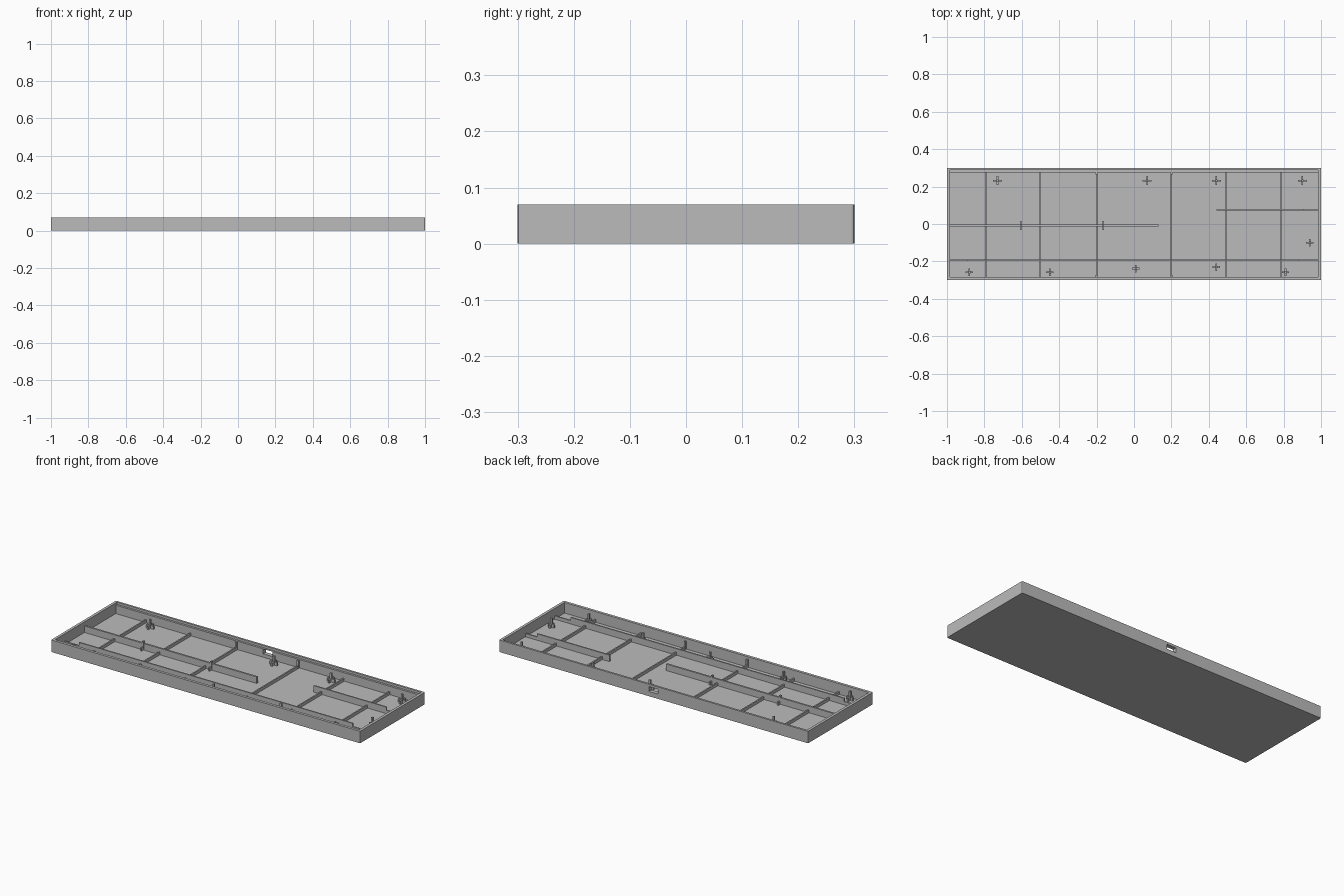
import bpy
import bmesh
from mathutils import Vector

if "Cube" in bpy.data.objects:
    bpy.data.objects.remove(bpy.data.objects["Cube"], do_unlink=True)

grey = bpy.data.materials.new("plain grey")
grey.use_nodes = True
grey.diffuse_color = (0.5, 0.5, 0.5, 1)
grey.node_tree.nodes["Principled BSDF"].inputs["Base Color"].default_value = (0.5, 0.5, 0.5, 1)

FLOOR, TOP, WALL = 0.008, 0.07, 0.016
LOW, HIGH = 0.027, 0.046
HX, HY = 1.0, 0.3
IX, IY_FRONT, IY_BACK = HX - WALL, -HY + WALL, HY - 0.024


def box(name, x0, x1, y0, y1, z0, z1):
    """Box between two corners."""
    bm = bmesh.new()
    bmesh.ops.create_cube(bm, size=1)
    size = Vector((x1 - x0, y1 - y0, z1 - z0))
    mid = Vector((x0 + x1, y0 + y1, z0 + z1)) / 2
    for v in bm.verts:
        v.co = v.co * size + mid
    mesh = bpy.data.meshes.new(name)
    bm.to_mesh(mesh)
    bm.free()
    mesh.materials.append(grey)
    obj = bpy.data.objects.new(name, mesh)
    bpy.context.collection.objects.link(obj)
    return obj


def cut(obj, cutter):
    cutter.hide_render = True
    cutter.hide_viewport = True
    mod = obj.modifiers.new("cut", "BOOLEAN")
    mod.operation = "DIFFERENCE"
    mod.solver = "EXACT"
    mod.object = cutter


def rib(name, x0, x1, y, top, t=0.008):
    return box(name, x0, x1, y - t / 2, y + t / 2, FLOOR - 0.002, top)


def post(name, x, y, r=0.024, t=0.009, top=0.06):
    """Plus-shaped foot with a slim pin in the middle."""
    h = t / 2
    base = FLOOR - 0.002
    box(name + "_fin_x", x - r, x + r, y - h, y + h, base, LOW)
    box(name + "_fin_y", x - h, x + h, y - r, y + r, base, LOW - 0.0005)
    box(name + "_pin", x - h * 1.2, x + h * 1.2, y - h * 1.2, y + h * 1.2, base, top)


# Shell: hollow tray with eased upright corners, a back ledge and a port
tray = box("tray_shell", -HX, HX, -HY, HY, 0, TOP)
bm = bmesh.new()
bm.from_mesh(tray.data)
upright = [e for e in bm.edges if abs(e.verts[0].co.z - e.verts[1].co.z) > 0.01]
bmesh.ops.bevel(bm, geom=upright, offset=0.005, segments=2, affect="EDGES", profile=0.5)
bm.to_mesh(tray.data)
bm.free()
cut(tray, box("cavity_cutter", -IX, IX, IY_FRONT, IY_BACK, FLOOR, TOP + 0.1))
cut(tray, box("ledge_cutter", -IX, IX, 0.2, HY - 0.012, 0.057, TOP + 0.1))
cut(tray, box("port_cutter", -0.03, 0.03, 0.25, 0.35, 0.028, 0.056))

# Low cross ribs
for i, x in enumerate((-0.79, -0.5, -0.2, 0.2, 0.49, 0.785)):
    box(f"cross_rib_{i}", x - 0.004, x + 0.004, IY_FRONT, IY_BACK, FLOOR - 0.002, LOW - 0.002)

# Upright tabs where the middle cross ribs meet the walls
for x in (-0.2, 0.2):
    for side, y0, y1 in (("front", IY_FRONT - 0.002, IY_FRONT + 0.012),
                         ("back", IY_BACK - 0.012, IY_BACK + 0.002)):
        box(f"{side}_tab", x - 0.005, x + 0.005, y0, y1, FLOOR, 0.056)

# Long dividers, with lowered ends near the side walls
rib("front_divider", -0.89, 0.88, -0.195, HIGH)
rib("front_divider_end_right", -IX, -0.88, -0.195, LOW)
rib("front_divider_end_left", 0.87, IX, -0.195, LOW)
rib("middle_divider", -IX, 0.13, -0.008, HIGH, 0.011)
rib("short_divider", 0.44, 0.91, 0.075, HIGH)
rib("short_divider_end", 0.9, IX, 0.075, LOW)

# Braces across the middle divider
for x in (-0.605, -0.165):
    box("divider_brace", x - 0.004, x + 0.004, -0.032, 0.016, FLOOR - 0.002, LOW)
    box("divider_brace_pin", x - 0.005, x + 0.005, -0.015, -0.001, FLOOR, 0.058)

# Mounting posts
for i, x in enumerate((-0.73, 0.07, 0.44, 0.9)):
    post(f"back_post_{i}", x, 0.232)
for i, (x, y) in enumerate(((-0.88, -0.258), (-0.45, -0.258), (0.01, -0.238),
                            (0.44, -0.23), (0.81, -0.258))):
    post(f"front_post_{i}", x, y, r=0.02)
post("side_post", 0.94, -0.1, r=0.02)
